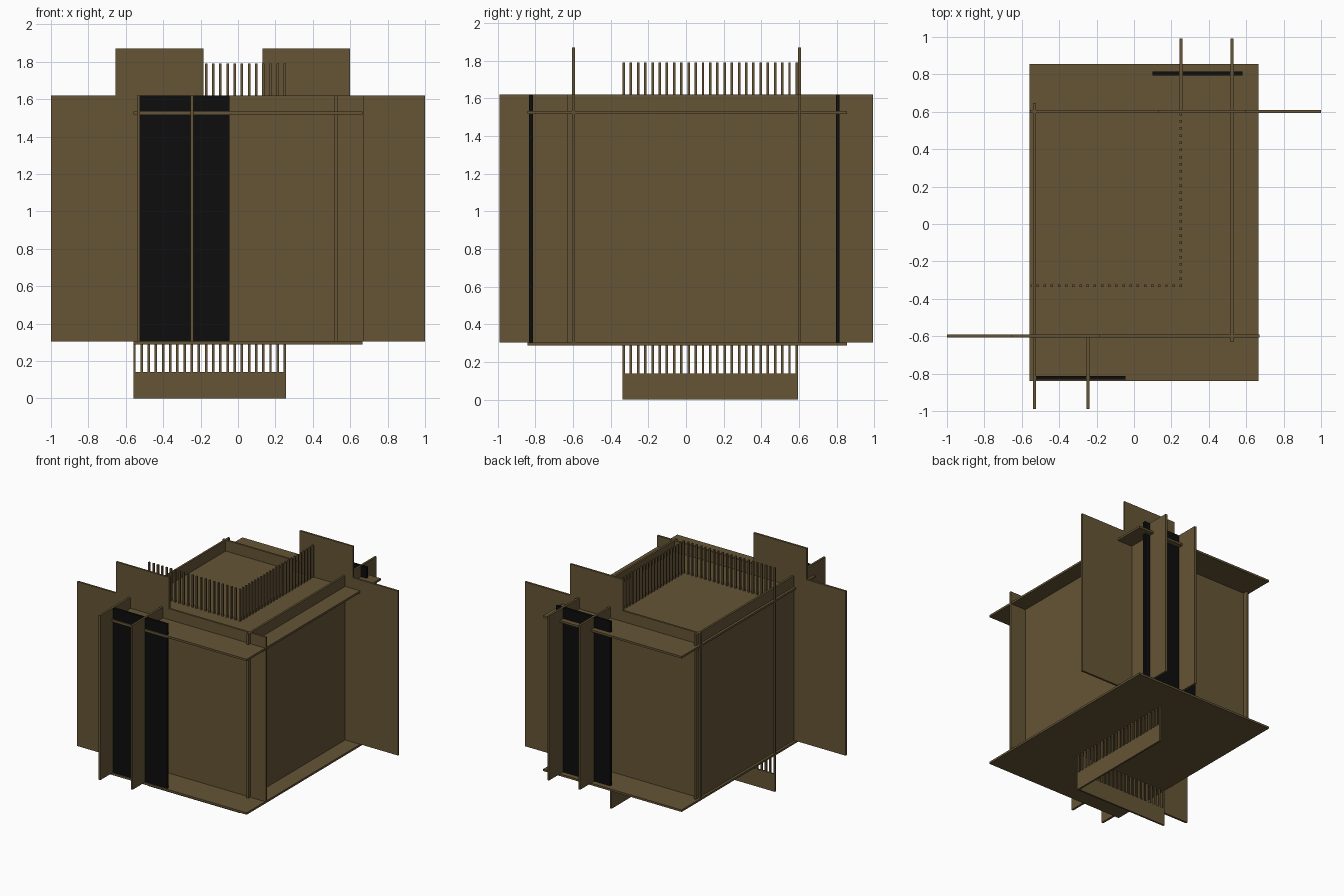
import bpy, bmesh
from mathutils import Vector

if "Cube" in bpy.data.objects:
    bpy.data.objects.remove(bpy.data.objects["Cube"])


def material(name, rgb):
    m = bpy.data.materials.new(name)
    m.diffuse_color = (*rgb, 1)
    m.use_nodes = True
    m.node_tree.nodes["Principled BSDF"].inputs["Base Color"].default_value = m.diffuse_color
    return m


BROWN = material("olive brown board", (0.130, 0.090, 0.036))
BLACK = material("black board", (0.004, 0.004, 0.004))
T = 0.016              # board thickness
Z0, Z1 = 0.305, 1.62   # wall bottom and top


def board(name, outline, axis, pos, mat=BROWN, t=T):
    """Extrude a flat outline along an axis, centred on pos.
    Outline is (x, z) for axis y, (y, z) for axis x, (x, y) for axis z."""
    place = {"x": lambda a, b, c: (c, a, b),
             "y": lambda a, b, c: (a, c, b),
             "z": lambda a, b, c: (a, b, c)}[axis]
    bm = bmesh.new()
    face = bm.faces.new([bm.verts.new(place(a, b, pos - t / 2)) for a, b in outline])
    ext = bmesh.ops.extrude_face_region(bm, geom=[face])
    verts = [v for v in ext["geom"] if isinstance(v, bmesh.types.BMVert)]
    bmesh.ops.translate(bm, verts=verts, vec=Vector(place(0, 0, t)))
    bmesh.ops.recalc_face_normals(bm, faces=bm.faces)
    me = bpy.data.meshes.new(name)
    bm.to_mesh(me)
    bm.free()
    me.materials.append(mat)
    ob = bpy.data.objects.new(name, me)
    bpy.context.collection.objects.link(ob)
    return ob


def rect(a0, a1, b0, b1):
    return [(a0, b0), (a1, b0), (a1, b1), (a0, b1)]


def tabbed(a0, a1, t0, t1, top=1.87):
    return [(a0, Z0), (a1, Z0), (a1, Z1), (t1, Z1), (t1, top), (t0, top), (t0, Z1), (a0, Z1)]


def comb(a0, a1, count, tooth=0.013, base=0.14, top=1.79):
    """Solid strip at the foot with long thin teeth rising from it."""
    pts = [(a1, 0), (a0, 0)]
    pitch = (a1 - a0 - tooth) / (count - 1)
    for i in range(count):
        a = a0 + i * pitch
        if i:
            pts.append((a, base))
        pts += [(a, top), (a + tooth, top)]
        if i < count - 1:
            pts.append((a + tooth, base))
    return pts


# Floor and ceiling boards
for name, z in (("floor_board", 0.297), ("ceiling_board", 1.525)):
    board(name, rect(-0.56, 0.665, -0.84, 0.855), "z", z)

# Front and back walls with raised tabs
board("front_wall", tabbed(-1.0, 0.67, -0.655, -0.185), "y", -0.598)
board("back_wall", tabbed(-0.555, 1.0, 0.13, 0.60), "y", 0.602)

# Side walls running past the corners
board("left_wall", rect(-0.99, 0.648, Z0, Z1), "x", -0.533)
board("right_wall", rect(-0.63, 0.992, Z0, Z1), "x", 0.525)

# Short fins
board("front_fin", rect(-0.99, -0.598, Z0, Z1), "x", -0.247)
board("back_fin", rect(0.602, 0.992, Z0, Z1), "x", 0.25)

# Black boards
board("front_black_board", rect(-0.525, -0.045, Z0, Z1), "y", -0.822, BLACK, 0.02)
board("back_black_board", rect(0.10, 0.58, Z0, Z1), "y", 0.805, BLACK, 0.02)

# L-shaped slatted screen through the box
board("slat_screen_front", comb(-0.56, 0.257, 22), "y", -0.33, t=0.014)
board("slat_screen_side", comb(-0.337, 0.594, 25), "x", 0.25, t=0.014)
